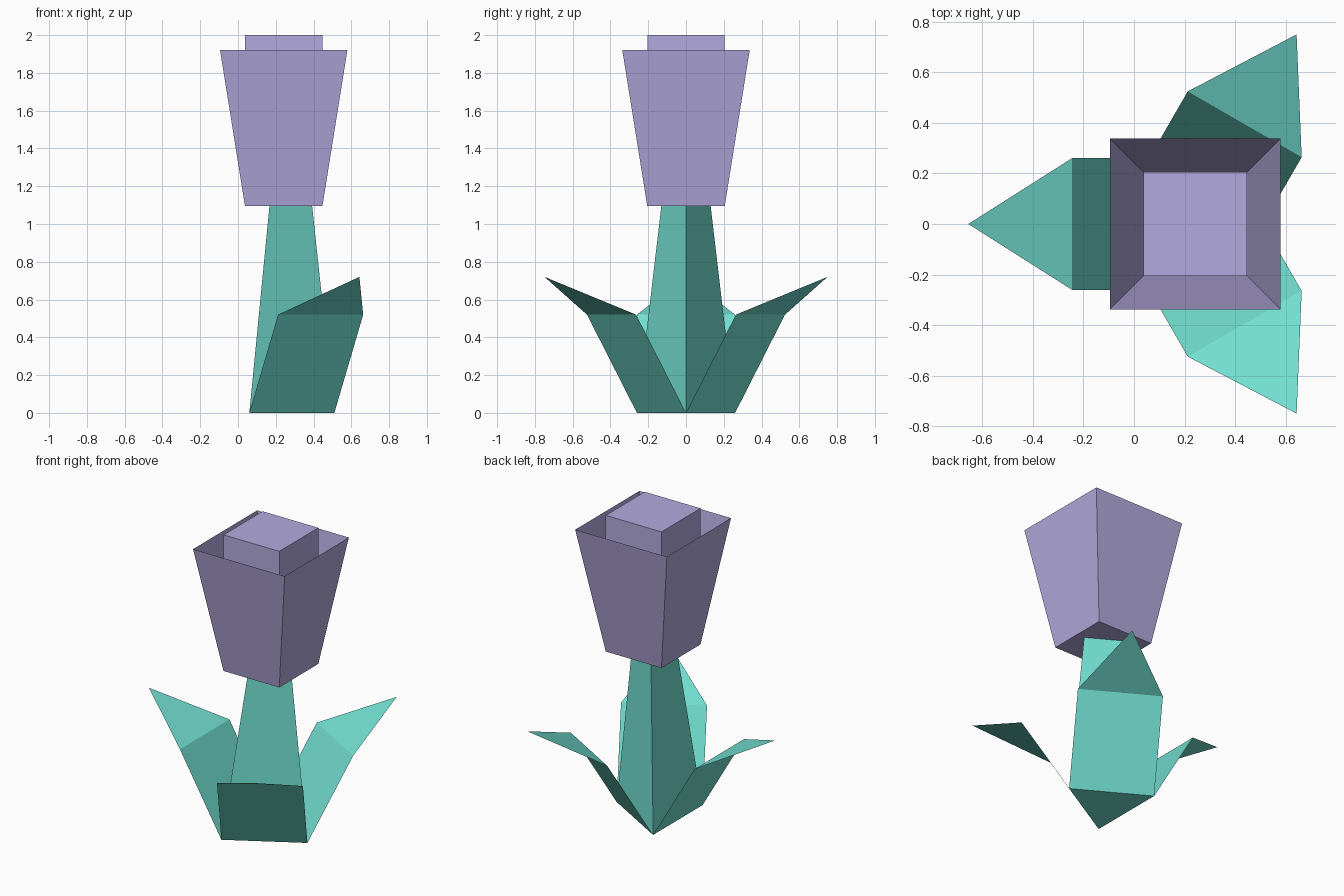
import bpy
import bmesh
from math import cos, sin, pi, sqrt

if "Cube" in bpy.data.objects:
    bpy.data.objects.remove(bpy.data.objects["Cube"], do_unlink=True)


def make_material(name, colour):
    mat = bpy.data.materials.new(name)
    mat.use_nodes = True
    mat.diffuse_color = (*colour, 1)
    mat.node_tree.nodes["Principled BSDF"].inputs["Base Color"].default_value = (*colour, 1)
    return mat


def finish(name, bm, mat):
    mesh = bpy.data.meshes.new(name)
    bm.to_mesh(mesh)
    bm.free()
    mesh.materials.append(mat)
    obj = bpy.data.objects.new(name, mesh)
    bpy.context.collection.objects.link(obj)
    return obj


def loft(name, mat, sides, turn, rings, caps):
    """Join two regular polygon rings, each given as (centre x, radius, z)."""
    bm = bmesh.new()
    loops = []
    for cx, radius, z in rings:
        angles = [turn + 2 * pi * i / sides for i in range(sides)]
        loops.append([bm.verts.new((cx + radius * cos(a), radius * sin(a), z)) for a in angles])
    low, high = loops
    for i in range(sides):
        j = (i + 1) % sides
        bm.faces.new((low[i], low[j], high[j], high[i]))
    if caps:
        bm.faces.new(low[::-1])
        bm.faces.new(high)
    return finish(name, bm, mat)


teal = make_material("teal green", (0.168, 0.73, 0.63))
lilac = make_material("lilac", (0.45, 0.40, 0.73))

STEM_X, BLOOM_X = 0.21, 0.242
NECK_Z, RIM_Z, TOP_Z = 1.095, 1.92, 2.0

# Three-sided stem, tapering and leaning slightly
loft("stem", teal, 3, 0, [(STEM_X, 0.30, 0), (BLOOM_X, 0.15, NECK_Z + 0.005)], True)

# Flower: open flared petals around a square core
core, rim = 0.205 * sqrt(2), 0.337 * sqrt(2)
loft("flower_core", lilac, 4, pi / 4, [(BLOOM_X, core, NECK_Z), (BLOOM_X, core, TOP_Z)], True)
loft("flower_petals", lilac, 4, pi / 4, [(BLOOM_X, core, NECK_Z), (BLOOM_X, rim, RIM_Z)], False)

# Folded leaves, one growing from each side of the stem foot
HALF = 0.26
for name, angle in (("right_leaf", pi), ("front_leaf", -pi / 3), ("back_leaf", pi / 3)):
    bm = bmesh.new()

    def point(out, side, z):
        return bm.verts.new((STEM_X + out * cos(angle) - side * sin(angle),
                             out * sin(angle) + side * cos(angle), z))

    foot = [point(0.15, s, 0) for s in (-HALF, HALF)]
    fold = [point(0.455, s, 0.52) for s in (-HALF, HALF)]
    tip = point(0.865, 0, 0.72)
    bm.faces.new((foot[0], fold[0], fold[1], foot[1]))
    bm.faces.new((fold[0], tip, fold[1]))
    finish(name, bm, teal)
